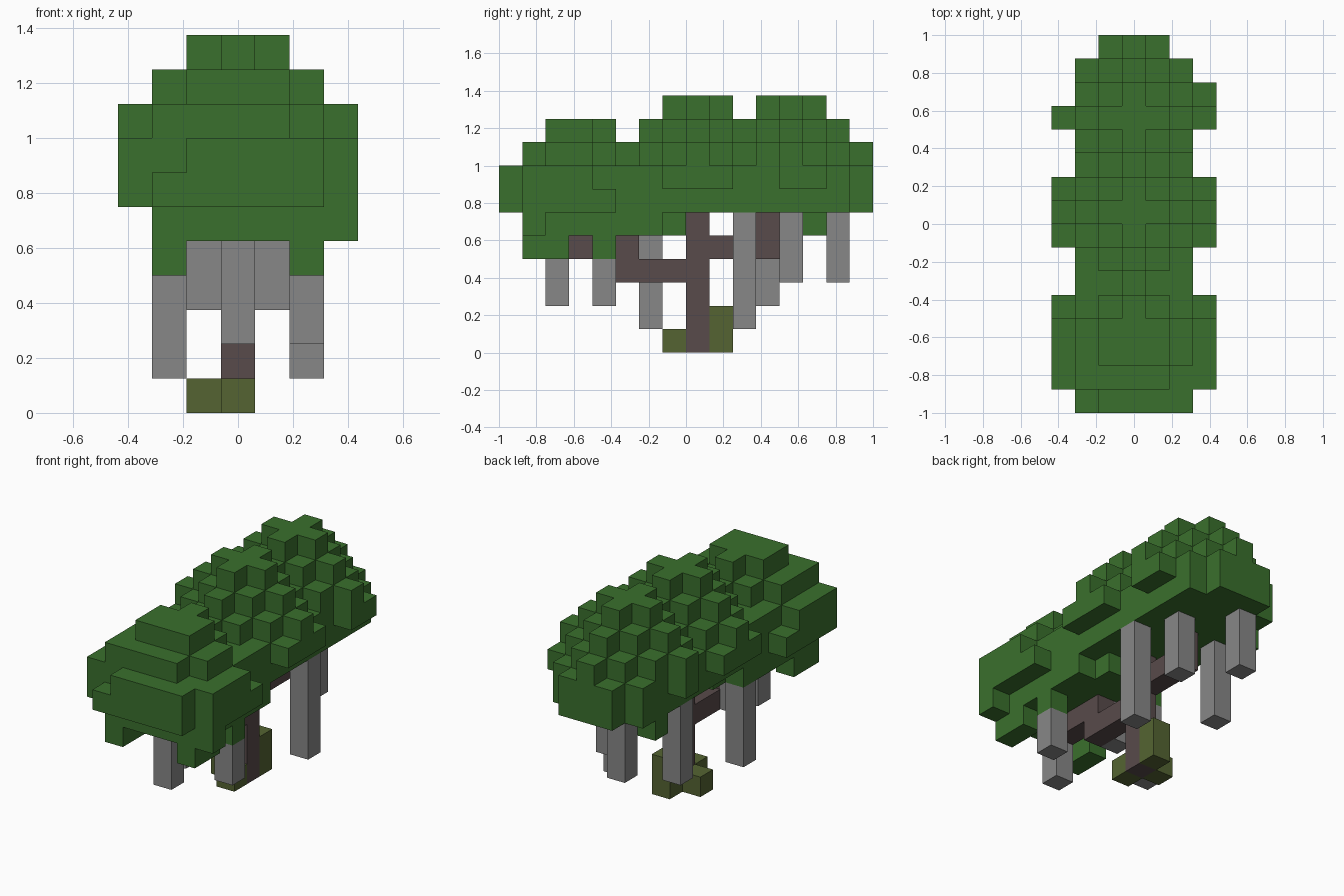
import bpy
import bmesh
from mathutils import Vector

if "Cube" in bpy.data.objects:
    bpy.data.objects.remove(bpy.data.objects["Cube"], do_unlink=True)

UNIT = 0.125   # edge of one block


def material(name, rgb):
    mat = bpy.data.materials.new(name)
    mat.use_nodes = True
    color = (*rgb, 1)
    mat.diffuse_color = color
    mat.node_tree.nodes["Principled BSDF"].inputs["Base Color"].default_value = color
    return mat


def block(x0, x1, y0, y1, z0, z1):
    """Set of cells, inclusive ranges; x is counted from the middle."""
    return {(x, y, z) for x in range(x0, x1 + 1)
            for y in range(y0, y1 + 1) for z in range(z0, z1 + 1)}


def stepped_mound(centre, top):
    """Mound whose diamond-shaped layers widen downward."""
    cells = set()
    for step in range(1, 5):
        for x in range(-3, 4):
            for y in range(-4, 5):
                if abs(x) + abs(y) <= step:
                    cells.add((x, centre + y, top - step + 1))
    return {c for c in cells if c[1] <= 15}


def build(name, cells, mat, solid):
    """Make the outer skin of a set of cells, leaving out touching faces."""
    bm = bmesh.new()
    for cell in sorted(cells):
        mid = Vector((cell[0], cell[1] - 7.5, cell[2] + 0.5))
        for axis in range(3):
            for sign in (-1, 1):
                near = list(cell)
                near[axis] += sign
                if tuple(near) in solid:
                    continue
                n, u, v = Vector(), Vector(), Vector()
                n[axis] = sign / 2
                u[(axis + 1) % 3] = 0.5
                v[(axis + 2) % 3] = sign / 2
                corners = (n - u - v, n + u - v, n + u + v, n - u + v)
                bm.faces.new([bm.verts.new((mid + c) * UNIT) for c in corners])
    bmesh.ops.remove_doubles(bm, verts=bm.verts, dist=UNIT / 100)
    mesh = bpy.data.meshes.new(name)
    bm.to_mesh(mesh)
    bm.free()
    mesh.materials.append(mat)
    obj = bpy.data.objects.new(name, mesh)
    bpy.context.collection.objects.link(obj)


# Canopy: long base slab with two stepped mounds
canopy = block(-2, 2, 0, 14, 6, 6) | block(-1, 1, 15, 15, 6, 6)
canopy |= stepped_mound(8, 10) | stepped_mound(12, 10)
canopy -= {(-3, 11, 7), (3, 11, 7), (-3, 13, 7)}

# Canopy: broad front mound
canopy |= block(-1, 2, 0, 0, 7, 7)
canopy |= block(-3, 3, 1, 3, 6, 7) | block(-3, 3, 4, 4, 6, 6)
canopy |= block(-2, 2, 4, 5, 7, 7)
canopy |= block(-2, 1, 1, 1, 8, 8) | block(-2, 2, 2, 3, 8, 8) | block(-1, 1, 4, 4, 8, 8)
canopy |= block(-1, 1, 2, 3, 9, 9) | block(0, 0, 4, 4, 9, 9)

# Canopy: hanging underside
canopy |= block(-2, 3, 1, 1, 5, 5) | block(-2, 2, 2, 6, 5, 5) | block(-1, 1, 7, 7, 5, 5)
for side in (-2, 2):
    canopy |= block(side, side, 1, 2, 4, 4)
canopy |= block(2, 2, 4, 4, 4, 4) | block(-2, -2, 13, 13, 5, 5)

# Trunk and branches
trunk = block(0, 0, 8, 8, 0, 5)
trunk |= block(0, 0, 5, 7, 3, 3) | block(0, 0, 3, 5, 4, 4)
trunk |= block(0, 0, 9, 11, 4, 4) | block(0, 0, 11, 11, 5, 5)

# Moss around the foot
moss = block(0, 0, 7, 7, 0, 0) | block(-1, -1, 8, 8, 0, 0) | block(0, 0, 9, 9, 0, 1)

# Hanging vines: x, y, lowest cell
vines = set()
for x, y, low in ((0, 2, 2), (2, 4, 2), (-1, 5, 3), (-2, 6, 1),
                  (2, 10, 1), (-2, 11, 2), (1, 12, 3), (-1, 14, 3)):
    vines |= block(x, x, y, y, low, 5)
canopy -= trunk
vines -= canopy

solid = canopy | trunk | moss | vines
build("leaf_canopy", canopy, material("leaf green", (0.042, 0.162, 0.026)), solid)
build("trunk_and_branches", trunk, material("dark bark", (0.098, 0.069, 0.069)), solid)
build("moss_foot", moss, material("moss olive", (0.089, 0.127, 0.032)), solid)
build("hanging_vines", vines, material("vine grey", (0.242, 0.242, 0.242)), solid)
